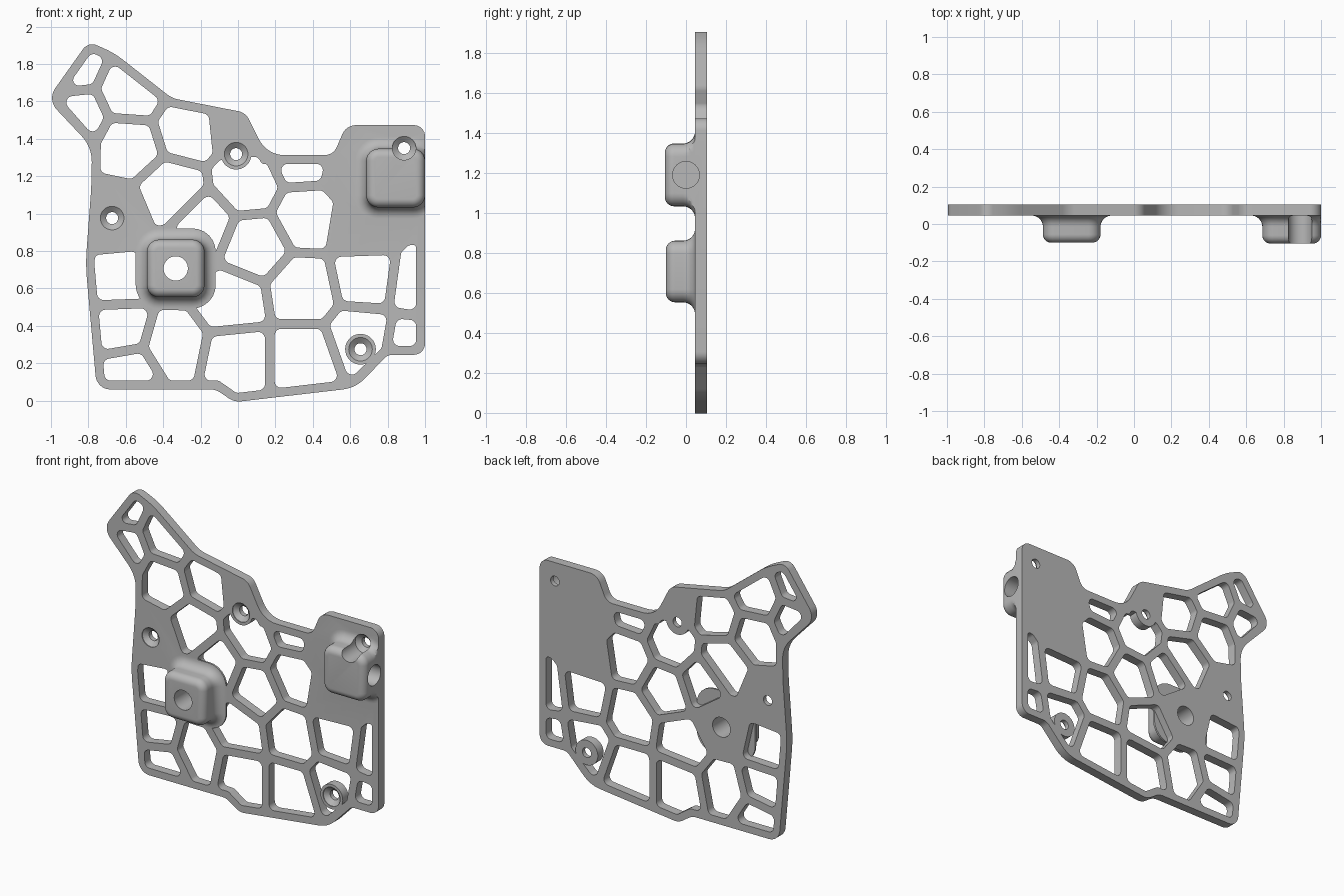
import bpy
import bmesh
from math import cos, sin, pi, tan
from mathutils import Vector

if "Cube" in bpy.data.objects:
    bpy.data.objects.remove(bpy.data.objects["Cube"], do_unlink=True)

PLATE_FRONT, PLATE_BACK = 0.045, 0.105
BORDER, HALF_WALL = 0.047, 0.026


# ---- outline and cell helpers (2D, x and z) ----
def round_corners(points, radii, steps=6):
    """Replace every corner by a circular arc."""
    result = []
    count = len(points)
    for i, corner in enumerate(points):
        before, after = points[i - 1] - corner, points[(i + 1) % count] - corner
        turn = pi - before.angle(after)
        reach = min(radii[i] * tan(turn / 2), 0.48 * min(before.length, after.length))
        start = corner + before.normalized() * reach
        end = corner + after.normalized() * reach
        weight = cos(turn / 2)
        for k in range(steps + 1):
            t = k / steps
            a, b, c = (1 - t) ** 2, 2 * t * (1 - t) * weight, t * t
            result.append((start * a + corner * b + end * c) / (a + b + c))
    return result


def inset(points, margin):
    result = []
    for i, p in enumerate(points):
        d1 = (p - points[i - 1]).normalized()
        d2 = (points[(i + 1) % len(points)] - p).normalized()
        n1, n2 = Vector((-d1.y, d1.x)), Vector((-d2.y, d2.x))
        result.append(p + (n1 + n2) * (margin / (1 + n1.dot(n2))))
    return result


def clip(points, origin, normal):
    """Keep the side of the line that the normal points away from."""
    result = []
    for i, q in enumerate(points):
        p = points[i - 1]
        dp, dq = (p - origin).dot(normal), (q - origin).dot(normal)
        if (dp < 0) != (dq < 0):
            result.append(p.lerp(q, dp / (dp - dq)))
        if dq < 0:
            result.append(q)
    return result


def cell(seed, seeds, border):
    """Region of the border nearest to one seed, less half a wall."""
    shape = border
    for other in seeds:
        if other is not seed:
            normal = (other - seed).normalized()
            shape = clip(shape, (seed + other) / 2 - normal * HALF_WALL, normal)
    tidy = []
    for p in shape:
        if not tidy or (p - tidy[-1]).length > 0.025:
            tidy.append(p)
    if len(tidy) > 1 and (tidy[0] - tidy[-1]).length < 0.025:
        tidy.pop()
    return tidy


# ---- solid helpers ----
def add_loft(bm, loops):
    rings = [[bm.verts.new(p) for p in loop] for loop in loops]
    for r1, r2 in zip(rings, rings[1:]):
        for i in range(len(r1)):
            bm.faces.new((r1[i - 1], r1[i], r2[i], r2[i - 1]))
    bm.faces.new(rings[0])
    bm.faces.new(reversed(rings[-1]))


def add_prism(bm, shape, front, back):
    add_loft(bm, [[(p.x, y, p.y) for p in shape] for y in (front, back)])


def finish(name, bm):
    bmesh.ops.recalc_face_normals(bm, faces=bm.faces)
    mesh = bpy.data.meshes.new(name)
    bm.to_mesh(mesh)
    bm.free()
    obj = bpy.data.objects.new(name, mesh)
    bpy.context.collection.objects.link(obj)
    return obj


def revolve(name, profile, place, along_x=False, sides=40):
    """Turn (distance, radius) pairs around the y or x axis."""
    bm = bmesh.new()
    loops = []
    for d, r in profile:
        ring = [(r * cos(2 * pi * k / sides), r * sin(2 * pi * k / sides)) for k in range(sides)]
        loops.append([(d, u, v) if along_x else (u, d, v) for u, v in ring])
    add_loft(bm, loops)
    obj = finish(name, bm)
    bmesh_place = Vector(place)
    for v in obj.data.vertices:
        v.co += bmesh_place
    return obj


def combine(target, tool, operation):
    """Apply a boolean and discard the tool."""
    tool.hide_render = True
    mod = target.modifiers.new("combine", "BOOLEAN")
    mod.operation, mod.solver, mod.object = operation, "EXACT", tool
    bpy.context.view_layer.objects.active = target
    bpy.ops.object.modifier_apply(modifier=mod.name)
    bpy.data.objects.remove(tool, do_unlink=True)


def mount_block(name, cx, cz, half, front, flare=0.06, edge=0.045):
    """Rounded block with a flared foot and softened front edge."""
    quarter = [k * pi / 16 for k in range(9)]
    profile = [(PLATE_FRONT + 0.012, flare)]
    profile += [(PLATE_FRONT - flare + flare * cos(t), flare - flare * sin(t)) for t in quarter]
    profile += [(front + edge - edge * sin(t), edge * cos(t) - edge) for t in quarter]
    bm = bmesh.new()
    loops = []
    for y, grow in profile:
        h = half + grow
        square = [Vector((cx + sx * h, cz + sz * h))
                  for sx, sz in ((-1, -1), (1, -1), (1, 1), (-1, 1))]
        ring = round_corners(square, [0.065 + grow] * 4)
        loops.append([(min(p.x, 0.9995), y, p.y) for p in ring])
    add_loft(bm, loops)
    return finish(name, bm)


# ---- plate outline: x, z, corner radius ----
OUTLINE = [
    (-.80, 1.92, .06), (-1.02, 1.61, .09), (-.78, 1.355, .2), (-.785, 1.13, 1),
    (-.815, .73, 1), (-.755, .06, .08), (-.118, .06, .1), (-.02, -.008, .1),
    (.63, .068, .2), (.8, .245, .06), (1, .245, .06), (1, 1.473, .06),
    (.578, 1.473, .08), (.51, 1.313, .07), (.155, 1.313, .15), (.04, 1.54, .08),
    (-.353, 1.617, .15), (-.66, 1.858, .5)]
corners = [Vector((x, z)) for x, z, r in OUTLINE]
bm = bmesh.new()
add_prism(bm, round_corners(corners, [r for x, z, r in OUTLINE], 8), PLATE_FRONT, PLATE_BACK)
plate = finish("lattice_plate", bm)

# ---- lattice openings around seeds, solid areas around the others ----
OPEN_SEEDS = [
    (-.90, 1.80), (-.87, 1.51), (-.57, 1.65), (-.59, 1.36), (-.27, 1.46), (.02, 1.49),
    (-.36, 1.11), (.05, 1.16), (.35, 1.30), (.37, .99), (.08, .83), (-.19, .94),
    (.68, .66), (.35, .59), (.97, .62), (.94, .29), (.66, .34), (.35, .23),
    (-.01, .23), (-.04, .53), (-.35, .30), (-.63, .38), (-.59, .15), (-.64, .65)]
SOLID_SEEDS = [(.63, 1.23), (.67, .94), (.91, 1.10), (-.34, .72), (-.67, .98)]
seeds = [Vector(s) for s in OPEN_SEEDS + SOLID_SEEDS]
border = inset(corners, BORDER)
bm = bmesh.new()
for seed in seeds[:len(OPEN_SEEDS)]:
    shape = cell(seed, seeds, border)
    if len(shape) > 2:
        add_prism(bm, round_corners(shape, [0.035] * len(shape)), -0.02, 0.2)
openings = finish("opening_cutter", bm)

# ---- screw positions keep a solid ring of plate ----
SCREWS = [(-.01, 1.318), (-.673, .976), (.888, 1.35), (.655, .275)]
for x, z in SCREWS:
    ring = revolve("screw_ring", [(-0.3, 0.082), (0.4, 0.082)], (x, 0, z))
    combine(openings, ring, "DIFFERENCE")
combine(plate, openings, "DIFFERENCE")

# ---- mounting blocks on the front ----
combine(plate, mount_block("centre_block", -.333, .707, .154, -.1), "UNION")
combine(plate, mount_block("side_block", .843, 1.19, .157, -.105), "UNION")

# ---- countersunk screw holes and block bores ----
for x, z in SCREWS:
    sink = [(-0.3, 0.063), (PLATE_FRONT + 0.005, 0.063), (0.075, 0.032), (0.3, 0.032)]
    combine(plate, revolve("screw_cutter", sink, (x, 0, z)), "DIFFERENCE")
bore = [(-0.3, 0.065), (0.3, 0.065)]
combine(plate, revolve("centre_bore", bore, (-.333, 0, .707)), "DIFFERENCE")
side_bore = [(-0.25, 0.067), (0.2, 0.067)]
combine(plate, revolve("side_bore", side_bore, (1, 0, 1.19), along_x=True), "DIFFERENCE")

# ---- material and shading ----
grey = bpy.data.materials.new("mid_grey")
grey.use_nodes = True
grey.diffuse_color = (0.48, 0.48, 0.48, 1)
grey.node_tree.nodes["Principled BSDF"].inputs["Base Color"].default_value = grey.diffuse_color
plate.data.materials.clear()
plate.data.materials.append(grey)
bpy.ops.object.select_all(action="DESELECT")
plate.select_set(True)
bpy.context.view_layer.objects.active = plate
bpy.ops.object.shade_smooth_by_angle()
